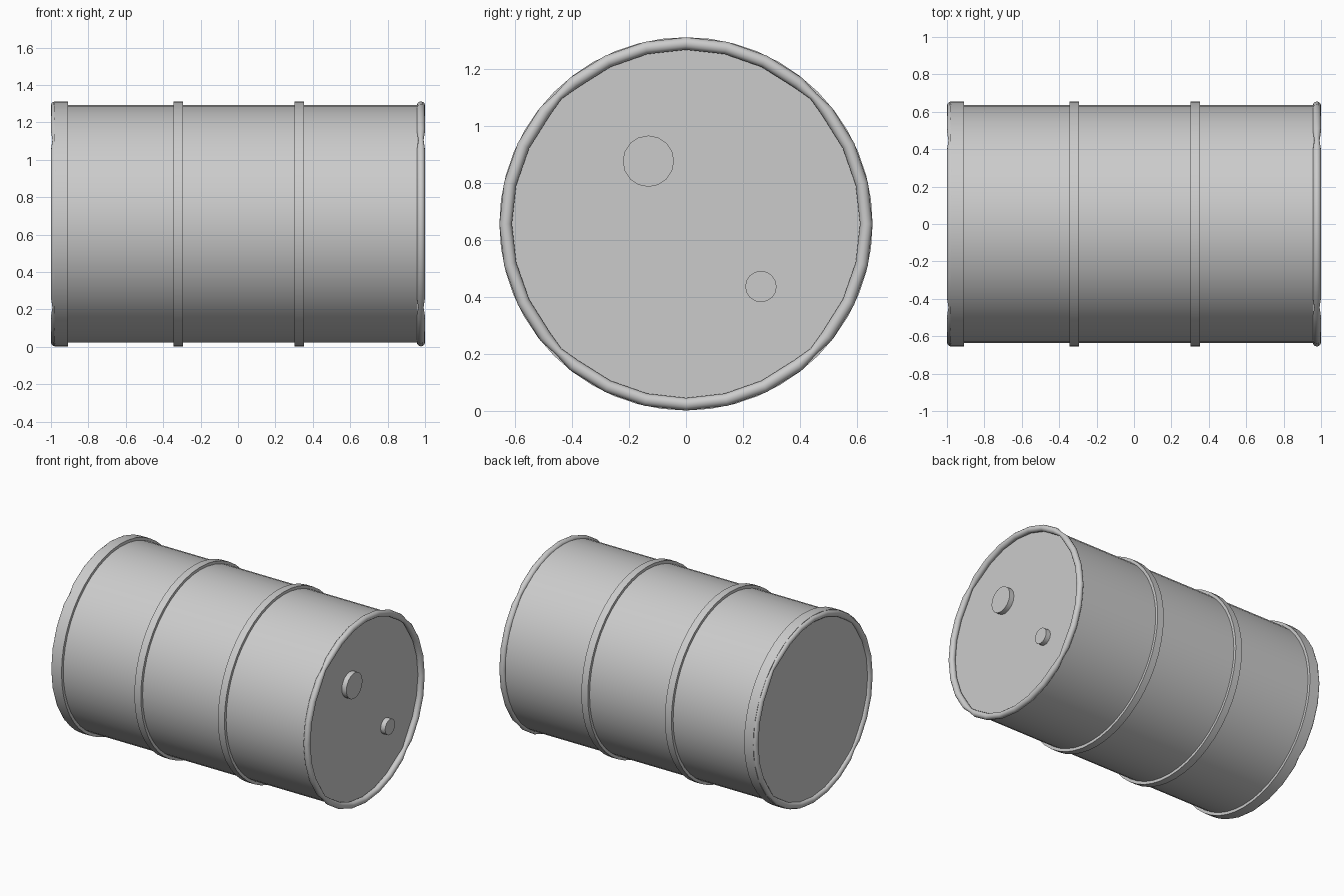
import bpy, bmesh
from math import pi, sin, cos, radians

if "Cube" in bpy.data.objects:
    bpy.data.objects.remove(bpy.data.objects["Cube"])

CZ = 0.657  # height of the drum axis


def smooth(obj, angle=35):
    bpy.ops.object.select_all(action='DESELECT')
    obj.select_set(True)
    bpy.context.view_layer.objects.active = obj
    bpy.ops.object.shade_smooth_by_angle(angle=radians(angle))


def x_cylinder(name, x0, x1, radius, sides, y=0.0, z=CZ):
    bpy.ops.mesh.primitive_cylinder_add(
        vertices=sides, radius=radius, depth=x1 - x0,
        location=((x0 + x1) / 2, y, z), rotation=(0, pi / 2, 0))
    obj = bpy.context.object
    obj.name = name
    smooth(obj)
    return obj


def rim(name, x, major=0.633, minor=0.022, sides=28, tube=12):
    # Rolled rim: tube swept round the axis, pinched at the four diagonals
    stations = [(2 * pi * i / sides, 1.0) for i in range(sides)]
    stations += [(pi / 4 + pi / 2 * i, 0.65) for i in range(4)]
    # diagonals may replace nothing: 28 sides has no vertex at 45 degrees
    stations = sorted(s for s in stations
                      if s[1] < 1 or abs((s[0] % (pi / 2)) - pi / 4) > 0.01)
    bm = bmesh.new()
    rings = []
    for a, s in stations:
        ring = []
        for j in range(tube):
            t = 2 * pi * j / tube
            r = major + minor * s * cos(t)
            ring.append(bm.verts.new((x + minor * s * sin(t),
                                      r * cos(a), CZ + r * sin(a))))
        rings.append(ring)
    for i, ring in enumerate(rings):
        nxt = rings[(i + 1) % len(rings)]
        for j in range(tube):
            k = (j + 1) % tube
            bm.faces.new((ring[j], nxt[j], nxt[k], ring[k]))
    bmesh.ops.recalc_face_normals(bm, faces=bm.faces)
    mesh = bpy.data.meshes.new(name)
    bm.to_mesh(mesh)
    bm.free()
    obj = bpy.data.objects.new(name, mesh)
    bpy.context.collection.objects.link(obj)
    smooth(obj, 45)


# Drum body
x_cylinder("drum_body", -0.96, 0.96, 0.635, 48)

# Raised hoops and base band
x_cylinder("hoop_left", -0.345, -0.295, 0.655, 48)
x_cylinder("hoop_right", 0.303, 0.353, 0.655, 48)
x_cylinder("base_band", -0.98, -0.91, 0.655, 48)

# Rolled rims at both ends
rim("base_rim", -0.978)
rim("lid_rim", 0.978)

# Bung caps on the lid
x_cylinder("large_bung", 0.94, 0.995, 0.09, 16, -0.132, 0.877)
x_cylinder("small_bung", 0.94, 0.995, 0.055, 16, 0.263, 0.437)
